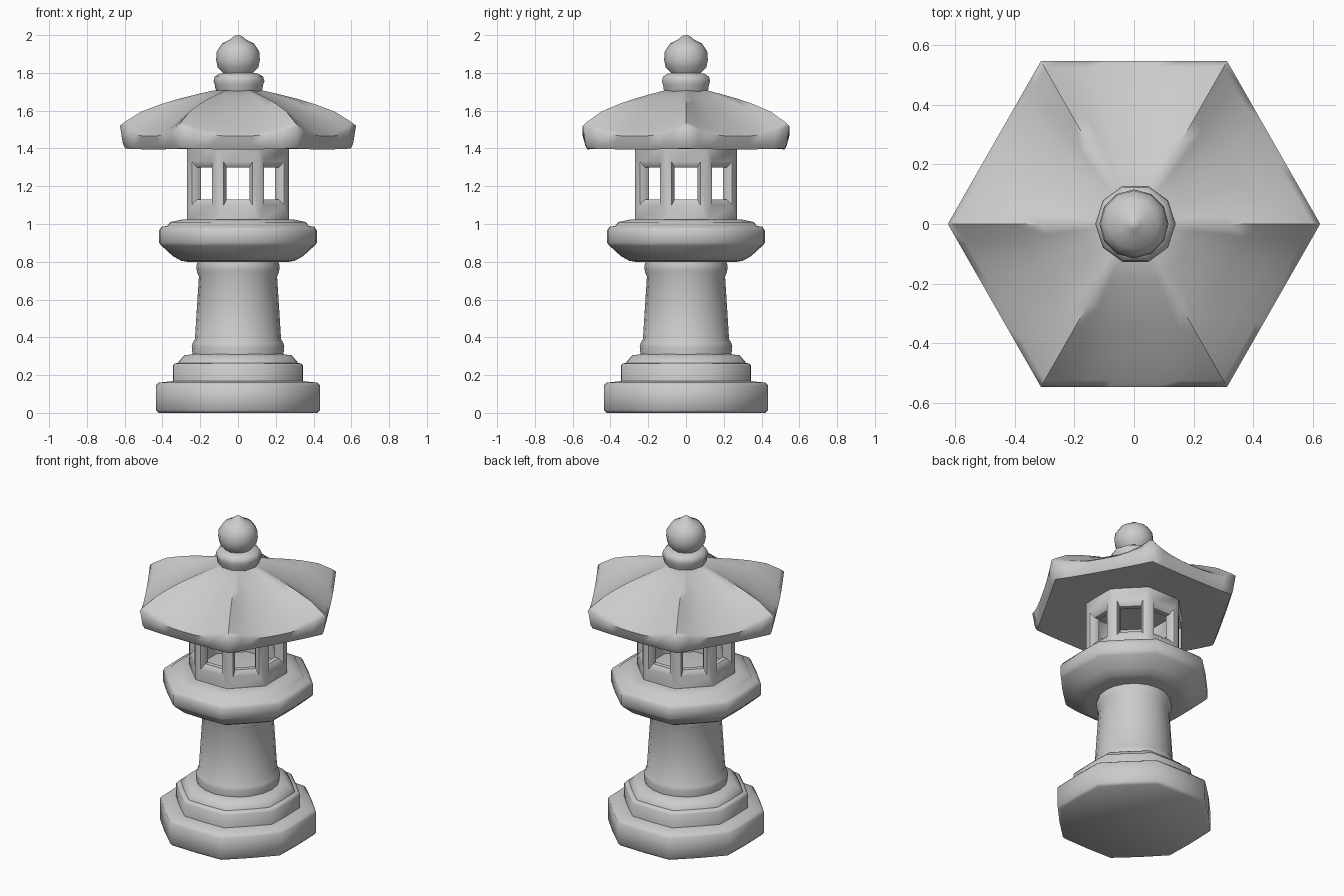
import bpy, bmesh
from math import pi, cos, sin, tan, radians
from mathutils import Matrix, Vector

if "Cube" in bpy.data.objects:
    bpy.data.objects.remove(bpy.data.objects["Cube"])

stone = bpy.data.materials.new("grey stone")
stone.use_nodes = True
GREY = (0.6, 0.6, 0.6, 1)
stone.diffuse_color = GREY
stone.node_tree.nodes["Principled BSDF"].inputs["Base Color"].default_value = GREY


def finish(name, bm, angle=50):
    """Turn a bmesh into a smooth-shaded stone object."""
    bmesh.ops.remove_doubles(bm, verts=bm.verts, dist=0.0005)
    bmesh.ops.recalc_face_normals(bm, faces=bm.faces)
    mesh = bpy.data.meshes.new(name)
    bm.to_mesh(mesh)
    bm.free()
    obj = bpy.data.objects.new(name, mesh)
    bpy.context.collection.objects.link(obj)
    mesh.materials.append(stone)
    bpy.ops.object.select_all(action='DESELECT')
    obj.select_set(True)
    bpy.context.view_layer.objects.active = obj
    bpy.ops.object.shade_smooth_by_angle(angle=radians(angle))
    return obj


def skin(name, rings, angle=50):
    """Join closed rings of points, capping both ends."""
    bm = bmesh.new()
    loops = [[bm.verts.new(p) for p in ring] for ring in rings]
    n = len(loops[0])
    for a, b in zip(loops, loops[1:]):
        for i in range(n):
            j = (i + 1) % n
            bm.faces.new((a[i], a[j], b[j], b[i]))
    bm.faces.new(loops[0][::-1])
    bm.faces.new(loops[-1])
    return finish(name, bm, angle)


def octagon_tier(name, profile):
    """Octagon with worn corners; radii are measured to the flats."""
    def ring(r, z):
        return [Vector((cos(k * pi / 8), sin(k * pi / 8), 0)) * r
                * (1.07 if k % 2 else 1) + Vector((0, 0, z)) for k in range(16)]
    return skin(name, [ring(r, z) for r, z in profile])


def turned(name, profile, sides, x=0):
    return skin(name, [[(x + r * cos(2 * pi * k / sides), r * sin(2 * pi * k / sides), z)
                        for k in range(sides)] for r, z in profile])


# Stepped foot
octagon_tier("base_slab", [(0.42, 0), (0.435, 0.015), (0.435, 0.145), (0.42, 0.16), (0.33, 0.17)])
octagon_tier("base_step", [(0.345, 0.15), (0.345, 0.25), (0.335, 0.262), (0.31, 0.265)])
octagon_tier("base_collar", [(0.32, 0.25), (0.315, 0.27), (0.285, 0.305), (0.22, 0.312)])

# Tapering round column with a band at each end
turned("column", [(0.24, 0.3), (0.245, 0.35), (0.24, 0.37), (0.228, 0.39), (0.218, 0.55),
                  (0.207, 0.72), (0.218, 0.75), (0.22, 0.78), (0.208, 0.82)], 20)

# Platform that carries the lamp house
octagon_tier("platform", [(0.27, 0.8), (0.3, 0.805), (0.345, 0.83), (0.405, 0.885), (0.418, 0.9),
                          (0.418, 0.965), (0.405, 0.985), (0.375, 0.99), (0.36, 1.01),
                          (0.29, 1.025)])

# Hollow lamp house: eight panels, each with a splayed window
bm = bmesh.new()
OUT, IN = 0.27, 0.215
t = tan(pi / 8)
frames = [(OUT * t, 1.01, 1.41, OUT), (0.076, 1.1, 1.33, OUT), (0.061, 1.13, 1.3, OUT - 0.025),
          (0.061, 1.13, 1.3, IN), (IN * t, 1.01, 1.41, IN)]
for k in range(8):
    turn = Matrix.Rotation(k * pi / 4, 4, 'Z')
    loops = [[bm.verts.new(turn @ Vector((x, -d, z)))
              for x, z in ((-w, lo), (w, lo), (w, hi), (-w, hi))] for w, lo, hi, d in frames]
    for a, b in zip(loops, loops[1:]):
        for i in range(4):
            j = (i + 1) % 4
            bm.faces.new((a[i], a[j], b[j], b[i]))
finish("lamp_house", bm)


# Six-sided roof with raised ridges and upturned corners
STEPS = 8


def roof_ring(scale, z_mid, z_corner):
    points = []
    for side in range(6):
        a, b = (Vector((cos(q), sin(q) * 1.01, 0)) * 0.625 * scale
                for q in (side * pi / 3, (side + 1) * pi / 3))
        for s in range(STEPS):
            f = s / STEPS
            p = a.lerp(b, f)
            p.z = z_mid + (z_corner - z_mid) * abs(2 * f - 1) ** 2.5
            points.append(p)
    return points


skin("roof", [roof_ring(*r) for r in (
    (0.3, 1.415, 1.415), (0.9, 1.397, 1.397), (0.955, 1.395, 1.4), (0.975, 1.415, 1.425),
    (1.0, 1.465, 1.52), (0.96, 1.483, 1.54), (0.82, 1.53, 1.595), (0.65, 1.59, 1.635),
    (0.5, 1.635, 1.663), (0.34, 1.675, 1.688), (0.2, 1.706, 1.708))], 60)

# Finial: neck ring and pointed ball
turned("finial_neck", [(0.11, 1.69), (0.125, 1.715), (0.127, 1.735), (0.135, 1.755),
                       (0.128, 1.78), (0.105, 1.795), (0.07, 1.8)], 10, 0.005)
turned("finial_ball", [(0.07, 1.78), (0.08, 1.8), (0.108, 1.83), (0.116, 1.87), (0.112, 1.915),
                       (0.085, 1.955), (0.045, 1.975), (0.02, 1.995), (0.008, 2.0)], 12)
